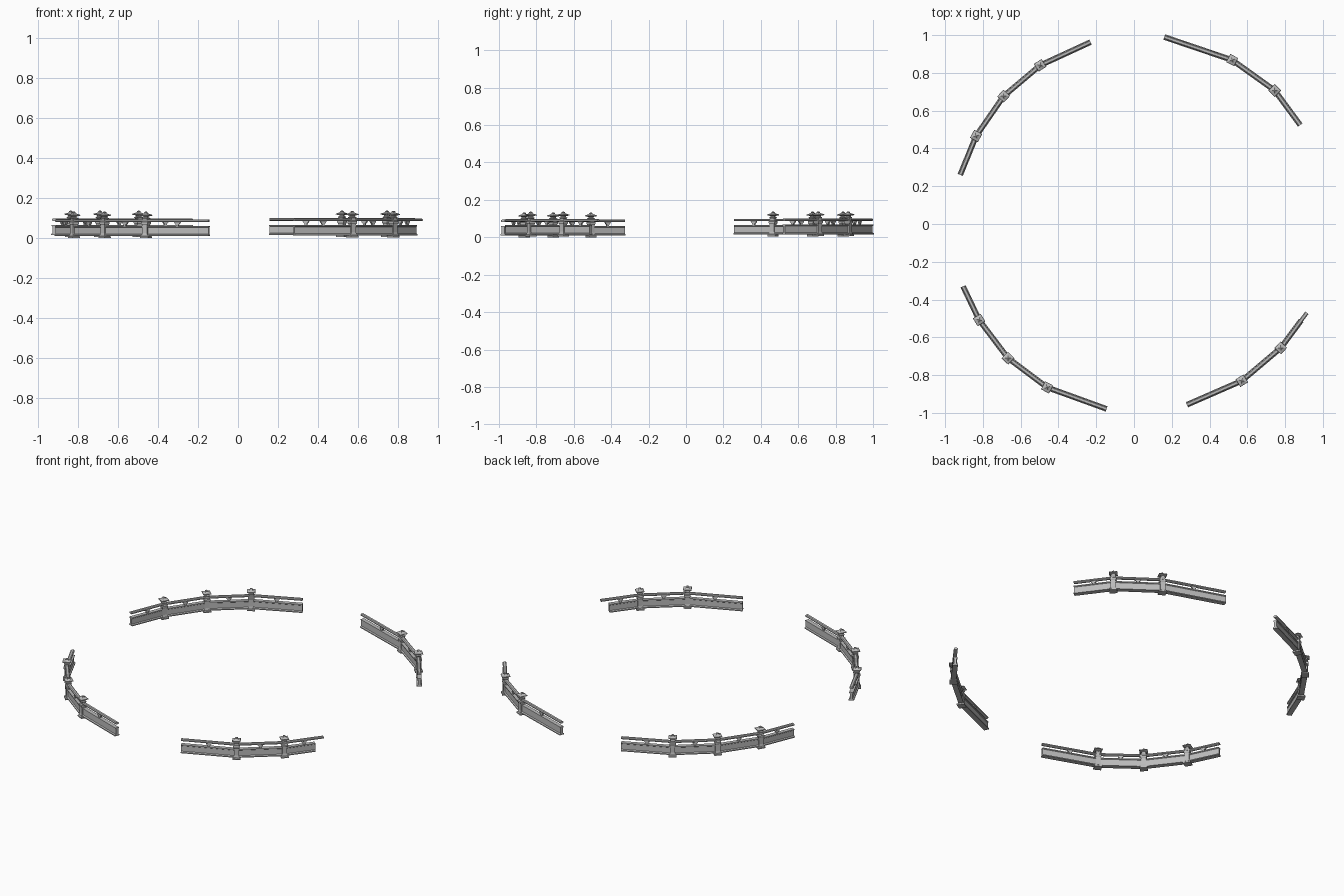
import bpy, bmesh, math
from mathutils import Vector

old = bpy.data.objects.get("Cube")
if old:
    bpy.data.objects.remove(old, do_unlink=True)

stone = bpy.data.materials.new("grey_stone")
stone.use_nodes = True
GREY = (0.5, 0.5, 0.5, 1)
stone.diffuse_color = GREY
stone.node_tree.nodes["Principled BSDF"].inputs["Base Color"].default_value = GREY

# Half-width and height profiles, mirrored or turned below
WALL = [(.015, .010), (.015, .016), (.008, .020), (.008, .053), (.012, .056), (.012, .061)]
RAIL = [(.006, .081), (.011, .084), (.011, .090), (.006, .094)]
POST = [(.022, 0), (.022, .008), (.017, .012), (.014, .026), (.014, .066), (.018, .072),
        (.018, .080), (.012, .085), (.012, .094), (.016, .100), (.010, .104), (.010, .109),
        (.024, .113), (.023, .117), (.011, .122), (.006, .126), (.007, .129), (.002, .133)]
BRACKET = [(.006, .060), (.006, .066), (.014, .075), (.017, .082)]


def finish(name, bm):
    bmesh.ops.recalc_face_normals(bm, faces=bm.faces)
    mesh = bpy.data.meshes.new(name)
    bm.to_mesh(mesh)
    bm.free()
    mesh.materials.append(stone)
    bpy.context.collection.objects.link(bpy.data.objects.new(name, mesh))


def skin(bm, rings):
    """Join rings of points with quads and close both ends."""
    rows = [[bm.verts.new(p) for p in ring] for ring in rings]
    n = len(rows[0])
    for a, b in zip(rows, rows[1:]):
        for i in range(n):
            j = (i + 1) % n
            bm.faces.new((a[i], a[j], b[j], b[i]))
    bm.faces.new(rows[0])
    bm.faces.new(rows[-1])


def tangent(path, i):
    before = (path[i] - path[max(i - 1, 0)]).normalized()
    after = (path[min(i + 1, len(path) - 1)] - path[i]).normalized()
    return (before + after).normalized()


def sweep(name, path, profile, lift):
    """Mitred sweep of a mirrored profile along the plan path."""
    section = profile + [(-w, z) for w, z in reversed(profile)]
    rings = []
    for i, p in enumerate(path):
        t = tangent(path, i)
        side = Vector((-t.y, t.x))
        step = (path[i] - path[i - 1] if i else path[1] - path[0]).normalized()
        miter = 1 / max(abs(t.dot(step)), .5)
        rings.append([(p.x + side.x * w * miter, p.y + side.y * w * miter, z + lift)
                      for w, z in section])
    bm = bmesh.new()
    skin(bm, rings)
    finish(name, bm)


def block(bm, p, t, profile, lift, depth=None):
    """Four-sided turned block aligned to the wall direction."""
    s = Vector((-t.y, t.x))
    rings = []
    for w, z in profile:
        d = depth or w
        ring = []
        for a, b in ((-1, -1), (1, -1), (1, 1), (-1, 1)):
            q = p + t * w * a + s * d * b
            ring.append((q.x, q.y, z + lift))
        rings.append(ring)
    skin(bm, rings)


# Plan paths: open ends with posts at the bends, lift, wall trim at last end
ARCS = {
    "back_right": ([(-.23, .963), (-.497, .84), (-.69, .677), (-.836, .466), (-.92, .26)], .005, 0),
    "back_left": ([(.16, .99), (.52, .868), (.745, .707), (.88, .524)], .006, 0),
    "front_right": ([(-.905, -.33), (-.82, -.508), (-.667, -.71), (-.46, -.865), (-.145, -.979)], 0, 0),
    "front_left": ([(.28, -.957), (.571, -.83), (.777, -.656), (.915, -.47)], .004, .05),
}

for name, (points, lift, trim) in ARCS.items():
    path = [Vector(p) for p in points]
    wall = path[:-1] + [path[-1] - (path[-1] - path[-2]).normalized() * trim]
    sweep(name + "_wall", wall, WALL, lift)
    sweep(name + "_handrail", path, RAIL, lift)

    # Posts with pagoda caps at every bend
    posts = bmesh.new()
    for i in range(1, len(path) - 1):
        block(posts, path[i], tangent(path, i), POST, lift)
    finish(name + "_posts", posts)

    # Small flared supports under the handrail at mid span
    brackets = bmesh.new()
    for a, b in zip(path, path[1:]):
        block(brackets, (a + b) / 2, (b - a).normalized(), BRACKET, lift, .006)
    finish(name + "_rail_brackets", brackets)
